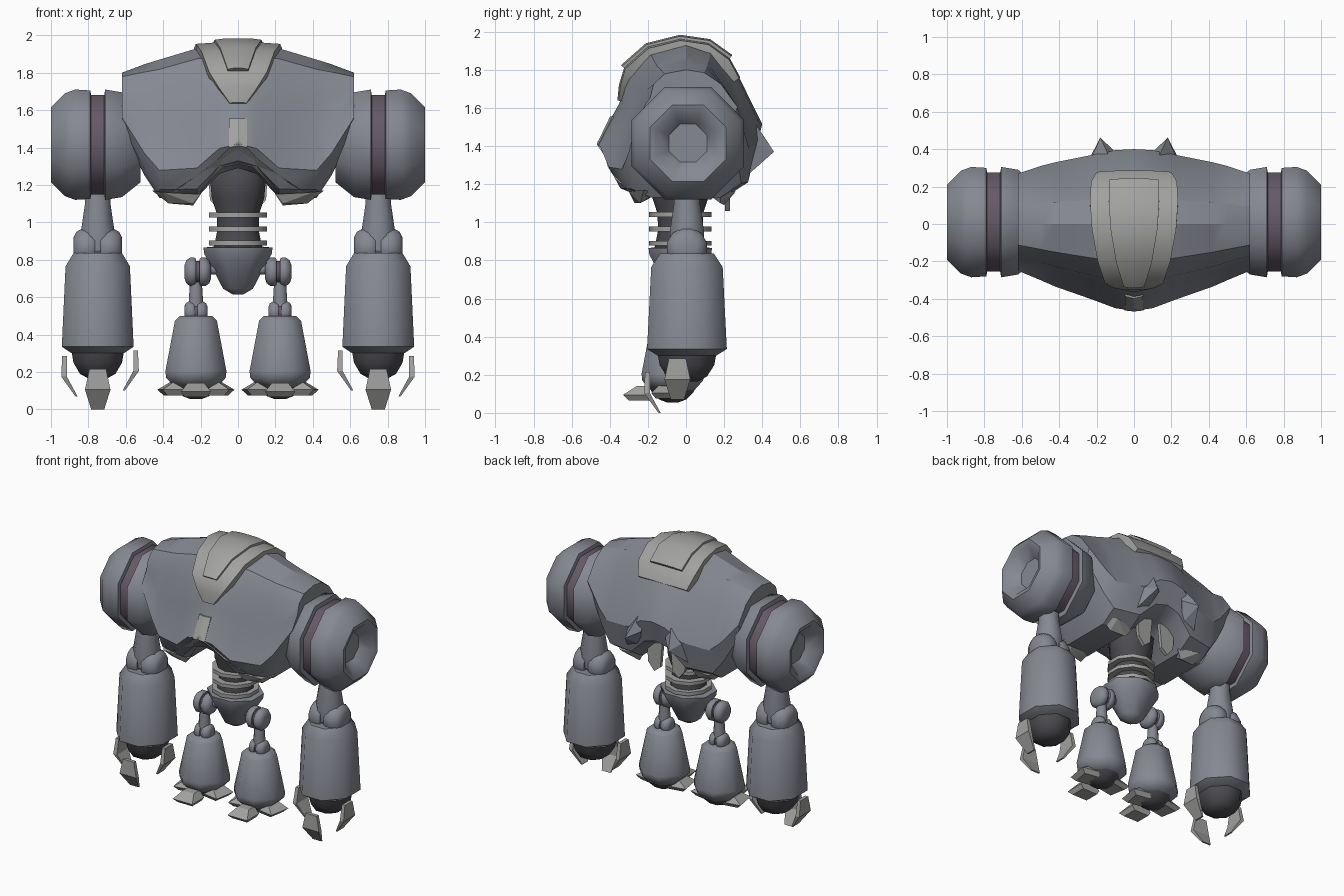
import bpy, bmesh, math
from mathutils import Vector
from mathutils.bvhtree import BVHTree

if "Cube" in bpy.data.objects:
    bpy.data.objects.remove(bpy.data.objects["Cube"])


def material(name, rgb):
    m = bpy.data.materials.new(name)
    m.diffuse_color = (*rgb, 1)
    m.use_nodes = True
    m.node_tree.nodes["Principled BSDF"].inputs["Base Color"].default_value = m.diffuse_color
    return m


BODY = material("steel", (0.24, 0.25, 0.29))
LIGHT = material("light_plate", (0.36, 0.36, 0.35))
DARK = material("dark_joint", (0.07, 0.07, 0.08))
PURPLE = material("purple_band", (0.13, 0.10, 0.13))


def finish(name, bm, mat, mirror=False, angle=35):
    bmesh.ops.recalc_face_normals(bm, faces=bm.faces)
    me = bpy.data.meshes.new(name)
    bm.to_mesh(me)
    bm.free()
    ob = bpy.data.objects.new(name, me)
    bpy.context.collection.objects.link(ob)
    me.materials.append(mat)
    if mirror:
        ob.modifiers.new("mirror", 'MIRROR').use_mirror_merge = False
    bpy.ops.object.select_all(action='DESELECT')
    ob.select_set(True)
    bpy.context.view_layer.objects.active = ob
    bpy.ops.object.shade_smooth_by_angle(angle=math.radians(angle))
    return ob


def loft(name, rings, mat=BODY, mirror=False, angle=35):
    """Skin equal-length rings of points and cap both ends."""
    bm = bmesh.new()
    rows = [[bm.verts.new(p) for p in ring] for ring in rings]
    n = len(rows[0])
    for a, b in zip(rows, rows[1:]):
        for i in range(n):
            bm.faces.new((a[i], a[(i + 1) % n], b[(i + 1) % n], b[i]))
    bm.faces.new(rows[0])
    bm.faces.new(rows[-1])
    return finish(name, bm, mat, mirror, angle)


def lathe(name, prof, center, axis='z', n=8, sy=1.0, mat=BODY, mirror=True, angle=50):
    """Revolve (radius, height) pairs; radius is measured to the flats."""
    rings = []
    for r, h in prof:
        ring = []
        for i in range(n):
            t = 2 * math.pi * (i + 0.5) / n
            u = r * math.cos(t) / math.cos(math.pi / n)
            v = r * math.sin(t) / math.cos(math.pi / n)
            if axis == 'z':
                ring.append((center[0] + u, center[1] + sy * v, h))
            else:
                ring.append((h, center[0] + u, center[1] + v))
        rings.append(ring)
    return loft(name, rings, mat, mirror, angle)


def digit(name, cx, cy, deg, stations, dr=0.0, dz=0.0):
    """Claw or toe: (outer radius, inner radius, half width, z) stations, deg from the front."""
    a = math.radians(deg)
    f, s = Vector((math.sin(a), -math.cos(a))), Vector((math.cos(a), math.sin(a)))
    rings = []
    for ro, ri, w, z in stations:
        ring = []
        for r, k in ((ro, -w), (ro, w), (ri, w), (ri, -w)):
            p = Vector((cx, cy)) + f * (r + dr) + s * k
            ring.append((p.x, p.y, z + dz))
        rings.append(ring)
    loft(name, rings, LIGHT, True, 20)


def hull(name, pts, mat, mirror=True):
    bm = bmesh.new()
    for p in pts:
        bm.verts.new(p)
    bmesh.ops.convex_hull(bm, input=bm.verts)
    finish(name, bm, mat, mirror, 20)


# Torso: one normalised side profile scaled along x
profile = [(-.55, 0), (-.85, .06), (-1, .2), (-.75, .52), (-.68, .75), (-.45, .93), (0, 1),
           (.35, .95), (.68, .75), (1, .35), (.88, .1), (.55, 0)]
half = [(0, .465, .40, 1.29, 1.935), (.1, .45, .395, 1.26, 1.935), (.22, .405, .37, 1.13, 1.93),
        (.42, .335, .33, 1.13, 1.87), (.50, .30, .31, 1.25, 1.845), (.62, .25, .27, 1.50, 1.80)]
stations = [(-s[0], *s[1:]) for s in half[:0:-1]] + half
torso = loft("torso", [[(x, u * (yf if u < 0 else yb), zb + v * (zt - zb)) for u, v in profile]
                       for x, yf, yb, zb, zt in stations], angle=30)

# Chest strip projected on the torso front
tree = BVHTree.FromPolygons([v.co for v in torso.data.vertices],
                            [p.vertices for p in torso.data.polygons])
pairs = [((0, 1.555), (.048, 1.555)), ((0, 1.41), (.048, 1.40)), ((0, 1.31), (.10, 1.345)),
         ((.08, 1.295), (.17, 1.29)), ((.14, 1.235), (.26, 1.225)), ((.20, 1.16), (.34, 1.17)),
         ((.27, 1.14), (.40, 1.14))]
rings, y = [], -.4
for pair in pairs:
    front = []
    for x, z in pair:
        hit = tree.ray_cast(Vector((x, -2, z)), Vector((0, 1, 0)))[0]
        y = hit.y if hit else y
        front.append(Vector((x, y - .01, z)))
    back = [p + Vector((0, .06, 0)) for p in front]
    rings.append([front[0], front[1], back[1], back[0]])
loft("chest_strip", rings, LIGHT, True, 25)


# Head shield: outer frame with a raised inner panel
def shield(name, path, drop, lift):
    rings = []
    for y, z, w in path:
        d = Vector((0, y, z - 1.55)).normalized()
        rings.append([Vector((k * w, y, z)) + d * o for k, o in
                      ((-1, -drop), (-1, lift - .008), (-.5, lift), (.5, lift), (1, lift - .008), (1, -drop))])
    loft(name, rings, LIGHT, False, 35)


frame = [(-.36, 1.64, .045), (-.352, 1.72, .10), (-.325, 1.81, .155), (-.2, 1.92, .195), (-.03, 1.962, .225),
         (.12, 1.94, .235), (.23, 1.86, .23), (.285, 1.76, .20)]
shield("head_frame", frame, .07, 0)
shield("head_panel", [(y, z, max(w - .1, .04)) for y, z, w in frame[2:7]], .04, .022)

# Back fins and plates hanging under the torso
hull("back_fin", [(.09, .27, 1.66), (.25, .3, 1.42), (.10, .385, 1.41), (.18, .462, 1.37),
                  (.28, .27, 1.2), (.15, .32, 1.28)], BODY)
hull("front_skirt_plate", [(.20, -.29, 1.15), (.24, -.27, 1.10), (.37, -.24, 1.10), (.46, -.22, 1.17),
                           (.40, -.30, 1.16), (.24, -.2, 1.12), (.40, -.16, 1.15)], LIGHT)
hull("back_skirt_plate", [(x, y, z) for y in (.205, .23)
                          for x, z in ((.03, 1.32), (.16, 1.28), (.15, 1.12), (.10, 1.06), (.05, 1.10))], LIGHT)
hull("rear_side_plate", [(.20, .22, 1.15), (.24, .2, 1.09), (.36, .18, 1.10), (.44, .18, 1.17),
                         (.36, .26, 1.16), (.25, .14, 1.13)], LIGHT)

# Waist column, rings and pelvis
W = (0, -.03)
lathe("waist_column", [(.10, 1.32), (.15, 1.24), (.14, 1.13), (.115, 1.05), (.11, .96), (.13, .86)], W,
      n=10, mat=DARK, mirror=False)
for i, z in enumerate((1.04, .965, .89)):
    lathe(f"waist_ring_{i + 1}", [(.155, z - .013), (.155, z + .013)], W, n=10, mat=LIGHT, mirror=False)
lathe("pelvis", [(.13, .87), (.185, .865), (.18, .83), (.145, .77), (.08, .645), (.03, .615)], W, sy=.9, mirror=False)

# Shoulders
S = (.01, 1.415)
lathe("outer_shoulder", [(.24, .78), (.29, .79), (.295, .87), (.275, .925), (.20, 1.0), (.165, .99),
                         (.10, .91)], S, 'x')
lathe("shoulder_band", [(.265, .70), (.265, .80)], S, 'x', mat=PURPLE)
lathe("inner_shoulder", [(.24, .72), (.295, .71), (.28, .62), (.2, .52)], S, 'x')


# Joint made of two rounded discs around a core
def joint(name, cx, cy, cz, r, w):
    for side, s in (("outer", 1), ("inner", -1)):
        lathe(f"{name}_{side}_disc", [(r * .9, cx + s * w * .12), (r, cx + s * w * .25), (r, cx + s * w * .6),
                                      (r * .8, cx + s * w * .88), (r * .5, cx + s * w)], (cy, cz), 'x', 12)
    lathe(f"{name}_core", [(r * .75, cx - w * .3), (r * .75, cx + w * .3)], (cy, cz), 'x', 12, mat=PURPLE)


# Arms
A = (.75, .005)
lathe("upper_arm", [(.065, 1.2), (.068, 1.1), (.09, .95), (.085, .85)], A)
joint("elbow", .75, .005, .865, .105, .13)
lathe("forearm", [(.13, .835), (.172, .765), (.192, .335), (.14, .30)], A, sy=1.09)
lathe("hand", [(.14, .31), (.13, .25), (.095, .19), (.05, .165)], A, sy=1.1, mat=DARK)
claw = [(.19, .165, .045, .285), (.195, .165, .068, .175), (.12, .108, .035, .07)]
digit("front_claw", .75, -.02, 0, claw, .005, -.07)
digit("outer_claw", .75, -.045, 90, claw)
digit("inner_claw", .75, -.045, -90, claw, .025, .03)

# Legs
L = (.225, -.07)
lathe("hip_rod", [(.03, .07), (.03, .2)], (-.06, .75), 'x')
joint("hip", .215, -.07, .735, .076, .07)
lathe("thigh", [(.032, .68), (.04, .55)], L)
joint("knee", .225, -.07, .52, .058, .062)
lathe("shin", [(.085, .50), (.112, .475), (.163, .205), (.16, .17), (.115, .12)], L)
lathe("foot", [(.13, .15), (.11, .11), (.07, .07), (.03, .055)], L, mat=DARK)
toe = [(.23, .12, .06, .065), (.26, .12, .08, .095), (.19, .12, .045, .14)]
digit("front_toe", *L, 0, toe)
digit("outer_toe", *L, 80, toe, -.065, .01)
digit("inner_toe", *L, -80, toe, -.065, .01)
